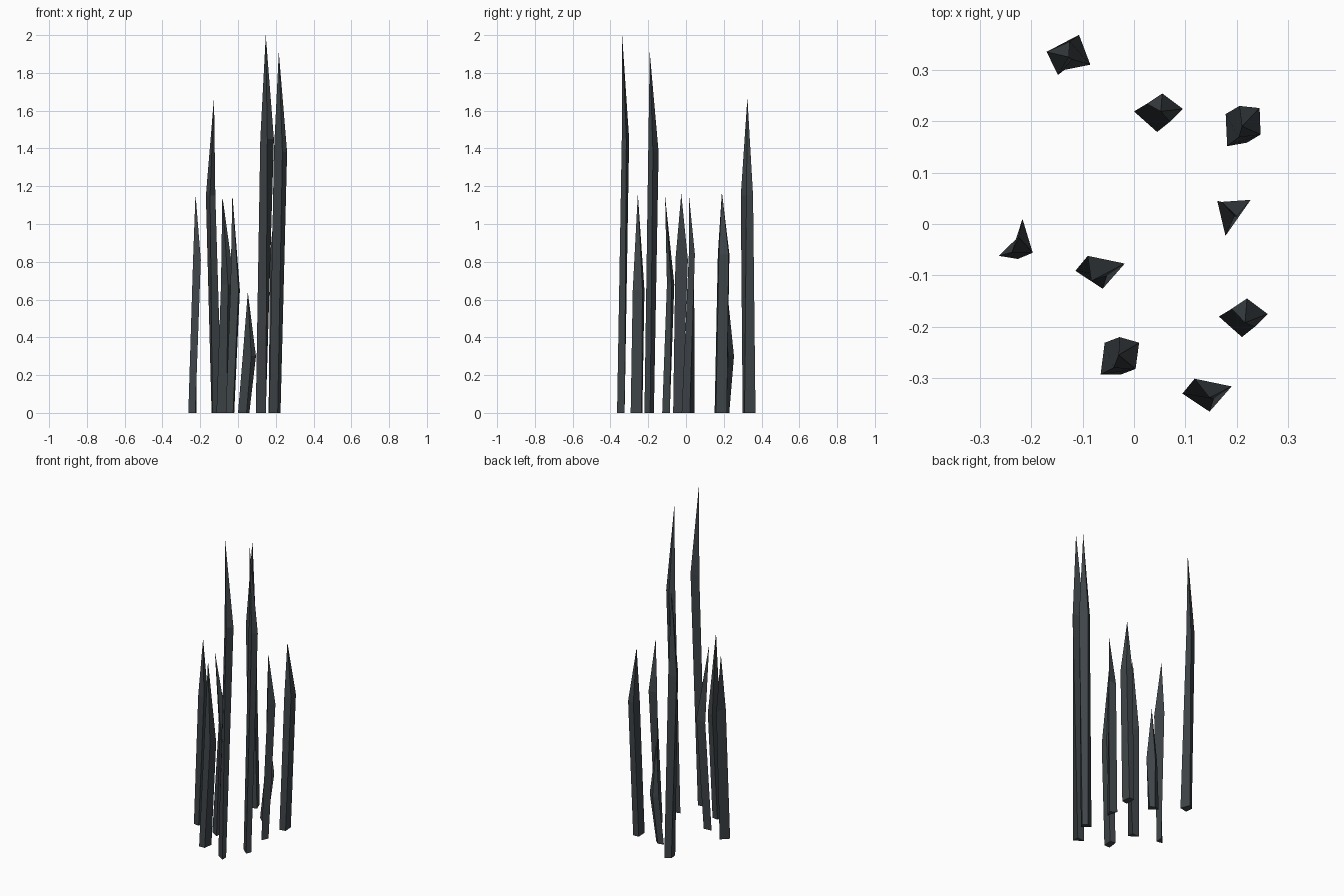
import bpy
import bmesh
from math import radians
from mathutils import Matrix, Vector

default_cube = bpy.data.objects.get("Cube")
if default_cube:
    bpy.data.objects.remove(default_cube, do_unlink=True)

# Single dark slate colour
slate = bpy.data.materials.new("dark_slate")
slate.use_nodes = True
slate_colour = (0.05, 0.06, 0.067, 1)
slate.diffuse_color = slate_colour
shader = next(node for node in slate.node_tree.nodes if node.type == "BSDF_PRINCIPLED")
shader.inputs["Base Color"].default_value = slate_colour

# Cross-sections in hundredths of a unit: the foot ring and the shoulder ring
diamond = dict(
    foot=[(-4.5, 0), (0, -4), (1.5, -1), (-1, 1)],
    shoulder=[(-2, 1.5), (2.5, -2), (5, .5), (1, 3.5)])
block = dict(
    foot=[(-3.5, -3.3), (.4, -3.3), (1, 2.5), (-2.7, 2.9)],
    shoulder=[(-1, -2), (3.3, -2.2), (4, 2.9), (.2, 4)])
slab = dict(
    foot=[(-.5, -3), (4.5, -2), (2.3, 3.8), (-1, 1.5)],
    shoulder=[(-1.8, -4), (1, -1), (.5, 2.5), (-4, .5)])
shard = dict(
    foot=[(-4.6, 0), (.7, -3.5), (.5, .5)],
    shoulder=[(-2.2, 2.9), (1.5, -1), (5, 1.4)])
wedge = dict(
    foot=[(-3.3, -2.2), (.4, -2.8), (1, 2)],
    shoulder=[(-.8, -1.5), (3.3, -1.6), (1.3, 5)])
sliver = dict(
    foot=[(-2.8, 2.5), (-1.2, -4.3), (.8, 0)],
    shoulder=[(-2, 2.3), (.5, -.5), (3.7, 2.7)])


def add_spike(name, section, centre, tip, shoulder_height, height, turn=0):
    """Leaning prism from the foot to the shoulder, closed by a long point."""
    mesh = bpy.data.meshes.new(name)
    bm = bmesh.new()
    spin = Matrix.Rotation(radians(turn), 3, "Z")

    def place(point, level):
        flat = spin @ Vector((point[0], point[1], 0)) / 100
        return bm.verts.new(flat + Vector((centre[0], centre[1], level)))

    foot = [place(point, 0) for point in section["foot"]]
    shoulder = [place(point, shoulder_height) for point in section["shoulder"]]
    apex = place(tip, height)

    bm.faces.new(list(reversed(foot)))
    count = len(foot)
    for i in range(count):
        j = (i + 1) % count
        bm.faces.new((foot[i], foot[j], shoulder[j], shoulder[i]))
        bm.faces.new((shoulder[i], shoulder[j], apex))

    bmesh.ops.recalc_face_normals(bm, faces=bm.faces[:])
    bm.to_mesh(mesh)
    bm.free()
    mesh.materials.append(slate)
    spike = bpy.data.objects.new(name, mesh)
    bpy.context.collection.objects.link(spike)
    return spike


# Tall spikes
add_spike("tall_front_spike", shard, (.14, -.33), (.7, -.8), 1.45, 2)
add_spike("tall_left_spike", diamond, (.21, -.18), (.6, -1.2), 1.38, 1.91)
add_spike("tall_back_spike", slab, (-.13, .33), (.3, -.5), 1.15, 1.67)

# Middle spikes
add_spike("middle_front_spike", block, (-.03, -.26), (0, .5), .65, 1.16)
add_spike("middle_back_spike", block, (.21, .19), (0, 0), .84, 1.17, turn=10)
add_spike("middle_centre_spike", shard, (-.068, -.091), (-1.5, -2), .68, 1.15)
add_spike("middle_right_spike", wedge, (-.23, -.04), (.5, 1.5), .81, 1.16)
add_spike("middle_left_spike", sliver, (.19, .02), (1, -.5), .84, 1.16)

# Short spike
add_spike("short_back_spike", diamond, (.045, .219), (.7, 0), .3, .64)
